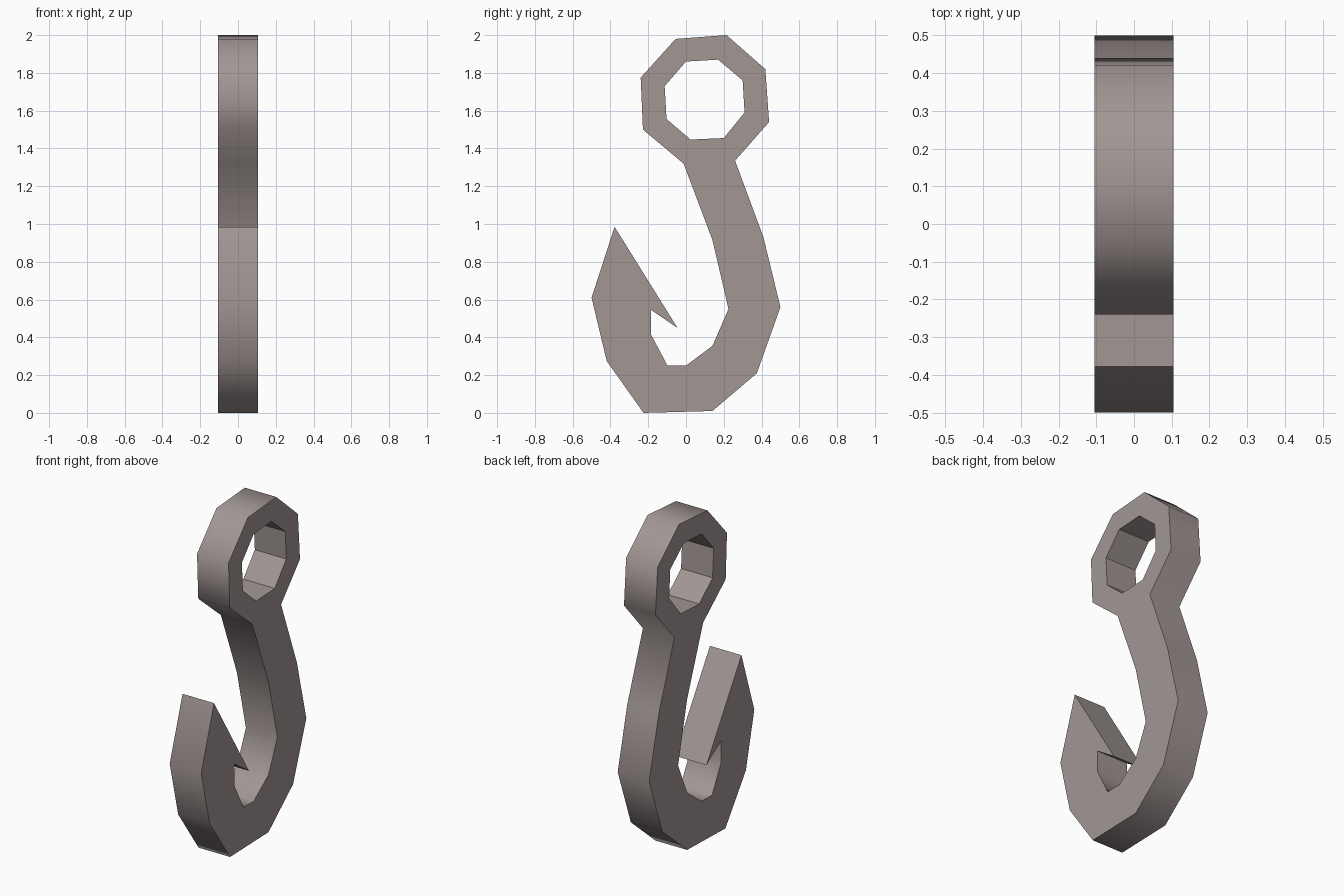
import bpy
import bmesh
import math
from mathutils import Vector

cube = bpy.data.objects.get("Cube")
if cube:
    bpy.data.objects.remove(cube, do_unlink=True)

HALF_WIDTH = 0.105

# Side profiles as (y, z) points
ring_outside = [(0.26, 1.335), (0.44, 1.54), (0.42, 1.82), (0.215, 2.0),
                (-0.055, 1.98), (-0.24, 1.775), (-0.228, 1.5), (-0.013, 1.32)]
inner_bend = [(0.14, 0.915), (0.225, 0.55), (0.14, 0.355), (0, 0.25),
              (-0.098, 0.25), (-0.185, 0.415)]
barb = [(-0.185, 0.545), (-0.045, 0.45), (-0.378, 0.985)]
outer_bend = [(-0.5, 0.61), (-0.42, 0.275), (-0.225, 0), (0.14, 0.01),
              (0.375, 0.21), (0.5, 0.56), (0.41, 0.93)]
eye_hole = [(0.17, 1.87), (0.3, 1.76), (0.31, 1.59), (0.2, 1.455),
            (0.024, 1.447), (-0.103, 1.556), (-0.113, 1.73), (0, 1.86)]

# Warm grey metal
metal = bpy.data.materials.new("warm_grey_metal")
metal.use_nodes = True
colour = (0.36, 0.31, 0.30, 1)
metal.diffuse_color = colour
metal.node_tree.nodes["Principled BSDF"].inputs["Base Color"].default_value = colour


def add_loop(bm, points):
    verts = [bm.verts.new((-HALF_WIDTH, y, z)) for y, z in points]
    return [bm.edges.new((a, b)) for a, b in zip(verts, verts[1:] + verts[:1])]


# Fill the outline around the eye hole, then extrude it across the width
bm = bmesh.new()
edges = add_loop(bm, ring_outside + inner_bend + barb + outer_bend)
edges += add_loop(bm, eye_hole)
bmesh.ops.triangle_fill(bm, edges=edges, use_beauty=True, normal=Vector((-1, 0, 0)))
extruded = bmesh.ops.extrude_face_region(bm, geom=bm.faces[:], use_keep_orig=True)
moved = [g for g in extruded["geom"] if isinstance(g, bmesh.types.BMVert)]
bmesh.ops.translate(bm, verts=moved, vec=(2 * HALF_WIDTH, 0, 0))
bmesh.ops.recalc_face_normals(bm, faces=bm.faces[:])
mesh = bpy.data.meshes.new("hook")
bm.to_mesh(mesh)
bm.free()

hook = bpy.data.objects.new("hook", mesh)
bpy.context.collection.objects.link(hook)
mesh.materials.append(metal)

# Smooth rim, crisp side edges and barb, flat facets inside the eye
bpy.ops.object.select_all(action="DESELECT")
hook.select_set(True)
bpy.context.view_layer.objects.active = hook
bpy.ops.object.shade_smooth_by_angle(angle=math.radians(65))
eye_centre = Vector((0, 0.1, 1.66))
for face in mesh.polygons:
    on_rim = abs(face.normal.x) < 0.5
    if not on_rim or (face.center - eye_centre).length < 0.23:
        face.use_smooth = False
